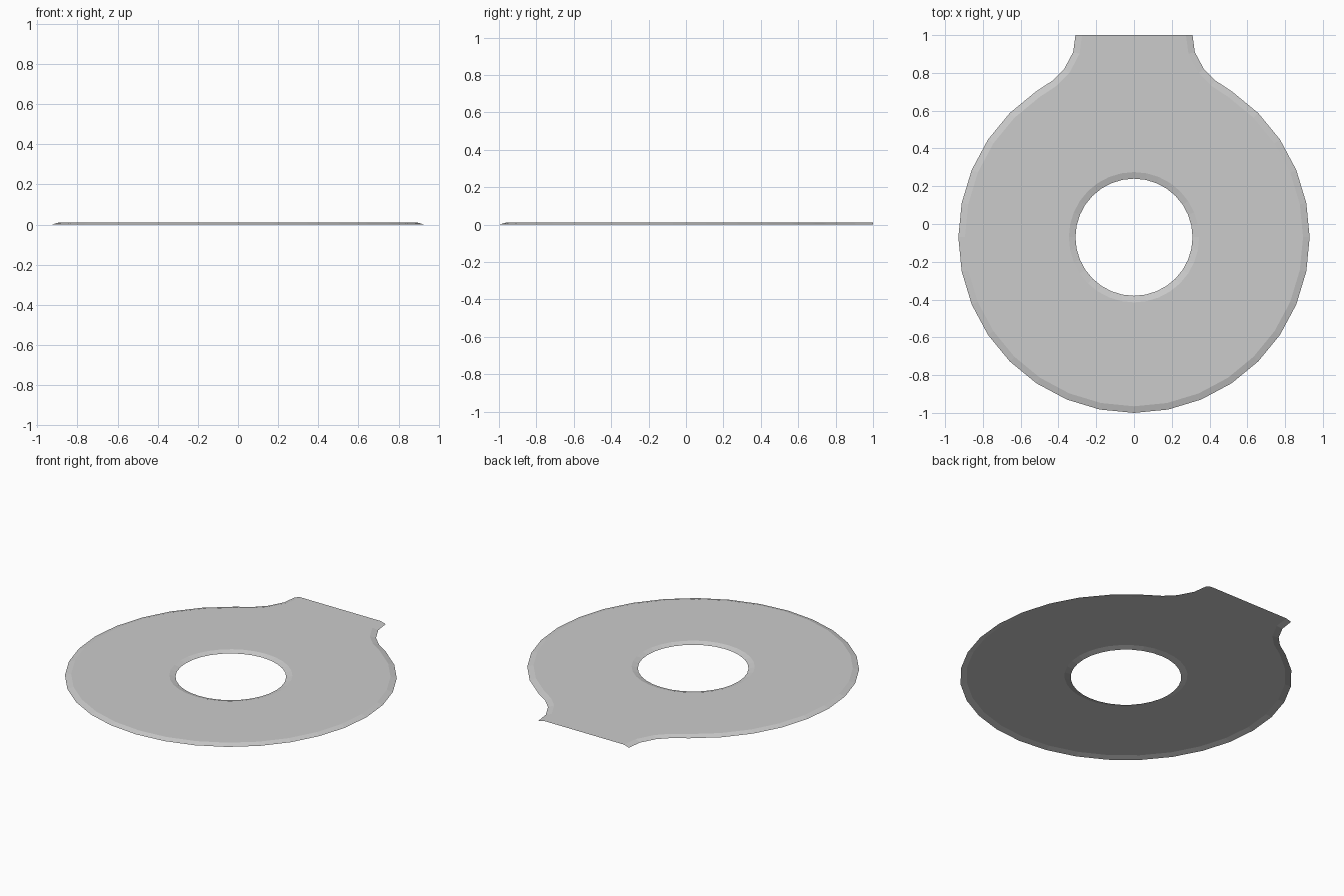
import bpy, bmesh
from math import sin, cos, radians

if "Cube" in bpy.data.objects:
    bpy.data.objects.remove(bpy.data.objects["Cube"])

CY, R, HOLE = -0.07, 0.93, 0.31      # ring centre, outer radius, hole radius
RIM, H = 0.035, 0.01                 # sloped rim width and plate height
STEP = 11.25                         # 32-sided circles


def outline(inset):
    """Closed outline: round body, concave fillets and a straight-ended tab."""
    right = []
    for k in range(14):
        a = radians(-90 + STEP * k)
        right.append(((R - inset) * cos(a), CY + (R - inset) * sin(a)))
    # fillet points with their inward directions
    for x, y, nx, ny in ((0.43, 0.76, -0.6, -0.8), (0.37, 0.82, -0.8, -0.6),
                         (0.322, 0.91, -0.96, -0.25), (0.31, 1.0, -1.0, 0.0)):
        right.append((x + nx * inset, y + ny * inset))
    return right + [(-x, y) for x, y in reversed(right[1:])]


def circle(r):
    return [(r * cos(radians(STEP * k)), CY + r * sin(radians(STEP * k))) for k in range(32)]


bm = bmesh.new()


def loop(points, z):
    return [bm.verts.new((x, y, z)) for x, y in points]


def strip(low, high, skip=-1):
    """Sloped rim between two loops; returns the edges of the upper loop."""
    n = len(low)
    edges = []
    for i in range(n):
        j = (i + 1) % n
        if i != skip:
            bm.faces.new((low[i], low[j], high[j], high[i]))
        edges.append(bm.edges.get((high[i], high[j])) or bm.edges.new((high[i], high[j])))
    return edges


# Sloped outer rim (left open along the tab end) and sloped hole rim
edges = strip(loop(outline(0), 0), loop(outline(RIM), H), skip=17)
edges += strip(loop(circle(HOLE), 0), loop(circle(HOLE + RIM), H))

# Flat top between the two rims
bmesh.ops.triangle_fill(bm, use_beauty=True, use_dissolve=False, edges=edges, normal=(0, 0, 1))

# Every face looks upward
bm.normal_update()
for f in bm.faces:
    if f.normal.z < 0:
        f.normal_flip()

mesh = bpy.data.meshes.new("tabbed_ring_plate")
bm.to_mesh(mesh)
bm.free()
plate = bpy.data.objects.new("tabbed_ring_plate", mesh)
bpy.context.collection.objects.link(plate)
